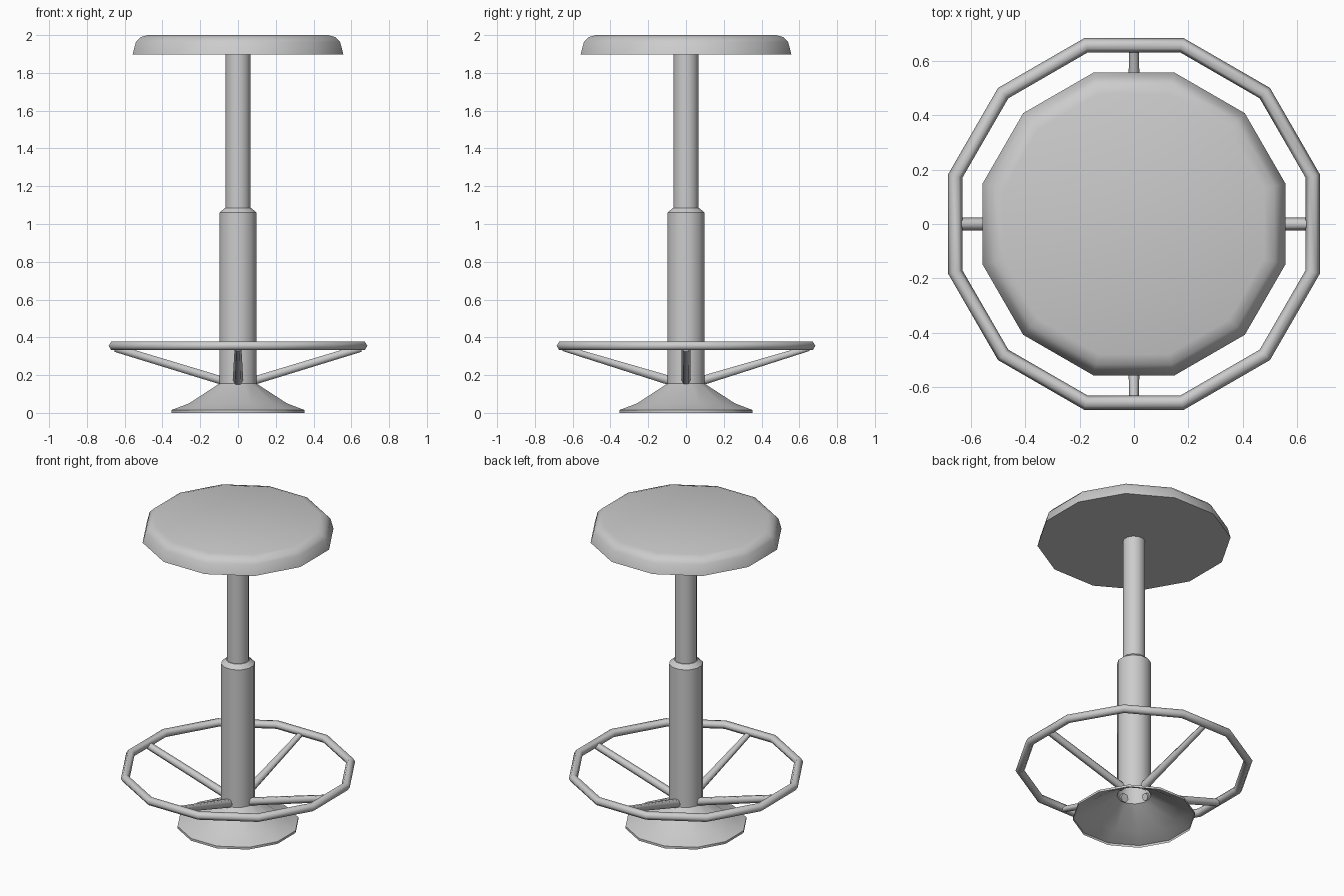
import bpy, bmesh, math
from mathutils import Vector

if "Cube" in bpy.data.objects:
    bpy.data.objects.remove(bpy.data.objects["Cube"])

SIDES = 12
FLAT = 1 / math.cos(math.pi / SIDES)  # turns flat-to-flat radius into corner radius


def finish(name, bm, angle=40, normals=True):
    if normals:
        bmesh.ops.recalc_face_normals(bm, faces=bm.faces[:])
    me = bpy.data.meshes.new(name)
    bm.to_mesh(me)
    bm.free()
    ob = bpy.data.objects.new(name, me)
    bpy.context.collection.objects.link(ob)
    bpy.ops.object.select_all(action='DESELECT')
    ob.select_set(True)
    bpy.context.view_layer.objects.active = ob
    bpy.ops.object.shade_smooth_by_angle(angle=math.radians(angle))
    return ob


def ring_points(r, z):
    for i in range(SIDES):
        a = 2 * math.pi * (i + 0.5) / SIDES
        yield Vector((r * FLAT * math.cos(a), r * FLAT * math.sin(a), z))


def bridge(bm, a, b):
    n = len(a)
    for i in range(n):
        j = (i + 1) % n
        bm.faces.new((a[i], a[j], b[j], b[i]))


def lathe(name, profile, cap_bottom=False, cap_top=False, angle=40):
    # profile runs bottom to top, so faces point outwards
    bm = bmesh.new()
    rings = [[bm.verts.new(p) for p in ring_points(r, z)] for r, z in profile]
    for a, b in zip(rings, rings[1:]):
        bridge(bm, a, b)
    if cap_bottom:
        bm.faces.new(rings[0][::-1])
    if cap_top:
        bm.faces.new(rings[-1])
    return finish(name, bm, angle, normals=False)


def spoke(name, direction, r_in, r_out):
    d = Vector(direction)
    start = d * 0.085 + Vector((0, 0, 0.171))
    end = d * 0.65 + Vector((0, 0, 0.343))
    side = d.cross(Vector((0, 0, 1)))
    up = side.cross((end - start).normalized())
    bm = bmesh.new()
    loops = []
    for c, r in ((start, r_in), (end, r_out)):
        loops.append([bm.verts.new(c + r * (side * math.cos(k * math.pi / 3)
                                            + up * math.sin(k * math.pi / 3)))
                      for k in range(6)])
    bridge(bm, *loops)
    bm.faces.new(loops[0])
    bm.faces.new(loops[1])
    finish(name, bm, 65)


# Padded seat
lathe("seat", [(0.558, 1.897), (0.541, 1.963), (0.518, 1.988), (0.48, 2.0)],
      cap_bottom=True, cap_top=True)

# Telescoping column
lathe("upper_column", [(0.065, 1.05), (0.065, 1.9)])
lathe("lower_column", [(0.098, 0.15), (0.098, 1.06), (0.07, 1.085), (0.064, 1.085)])

# Hollow flared foot
lathe("base", [(0.353, 0.0), (0.353, 0.015), (0.26, 0.05), (0.098, 0.155)])

# Twelve-sided foot ring
bm = bmesh.new()
tube = []
for k in range(6):
    a = k * math.pi / 3
    tube.append([bm.verts.new(p) for p in
                 ring_points(0.659 + 0.026 * math.cos(a), 0.355 + 0.025 * math.sin(a))])
for k in range(6):
    bridge(bm, tube[k], tube[(k + 1) % 6])
finish("foot_ring", bm, 65)

# Four spokes from the column to the foot ring
for name, d in (("right", (1, 0, 0)), ("left", (-1, 0, 0))):
    spoke(name + "_spoke", d, 0.025, 0.023)
for name, d in (("back", (0, 1, 0)), ("front", (0, -1, 0))):
    spoke(name + "_spoke", d, 0.028, 0.018)
